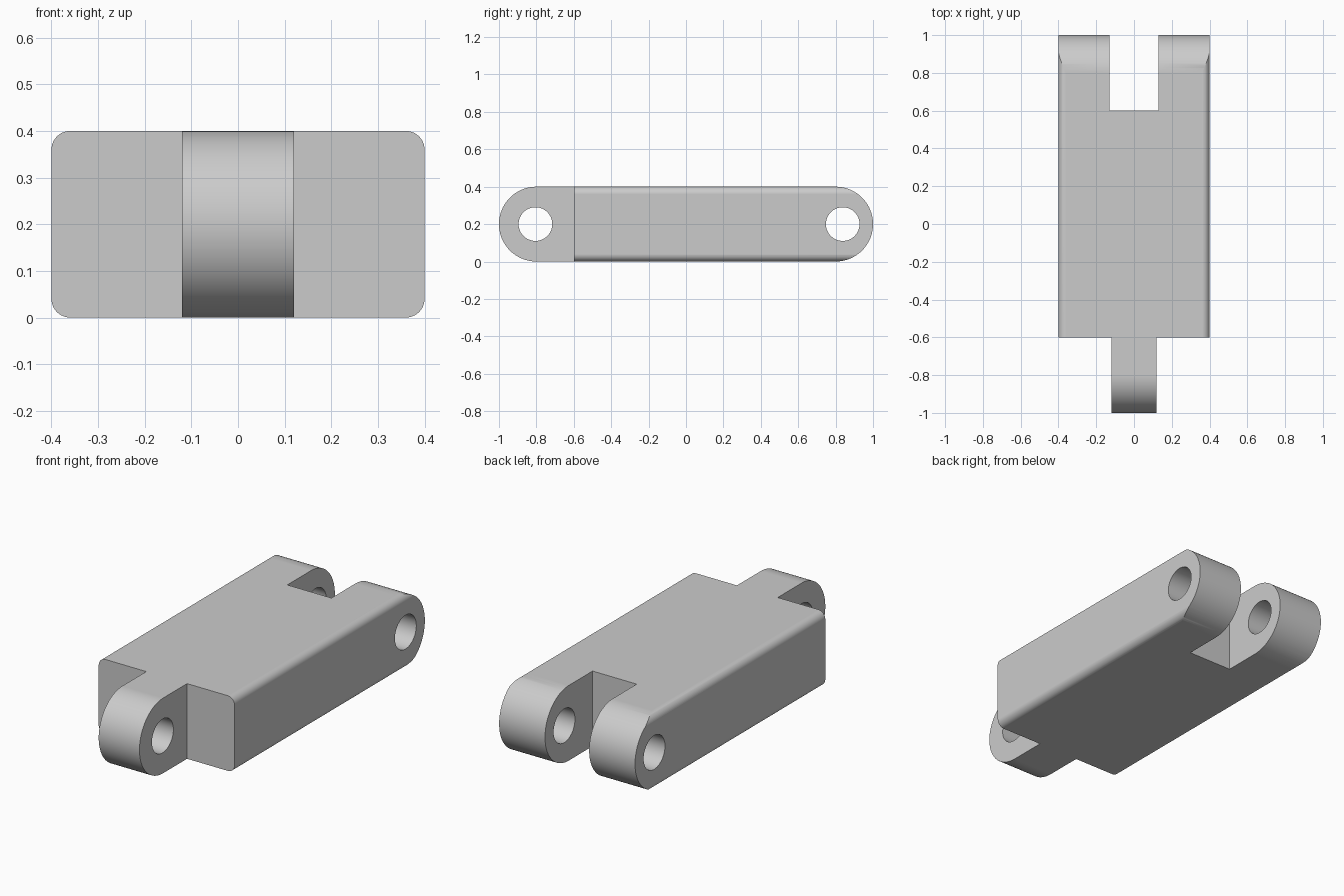
import bpy
import bmesh
from math import sin, cos, pi
from mathutils import Vector

default = bpy.data.objects.get("Cube")
if default:
    bpy.data.objects.remove(default, do_unlink=True)

HEIGHT = 0.4
MID = HEIGHT / 2
HALF_WIDTH = 0.4
FILLET = 0.04
HOLE_RADIUS = 0.09

grey = bpy.data.materials.new("grey plastic")
grey.use_nodes = True
grey.diffuse_color = (0.6, 0.6, 0.6, 1)
grey.node_tree.nodes["Principled BSDF"].inputs["Base Color"].default_value = grey.diffuse_color


def arc(cx, cy, radius, start, end, steps):
    angles = [start + (end - start) * i / steps for i in range(steps + 1)]
    return [(round(cx + radius * cos(a), 5), round(cy + radius * sin(a), 5)) for a in angles]


def prism(name, points, sweep):
    """Extrude a closed outline of 3D points along the sweep vector."""
    bm = bmesh.new()
    face = bm.faces.new([bm.verts.new(p) for p in points])
    moved = bmesh.ops.extrude_face_region(bm, geom=[face], use_keep_orig=True)
    verts = [g for g in moved["geom"] if isinstance(g, bmesh.types.BMVert)]
    bmesh.ops.translate(bm, verts=verts, vec=Vector(sweep))
    bmesh.ops.recalc_face_normals(bm, faces=bm.faces)
    mesh = bpy.data.meshes.new(name)
    bm.to_mesh(mesh)
    bm.free()
    mesh.materials.append(grey)
    obj = bpy.data.objects.new(name, mesh)
    bpy.context.collection.objects.link(obj)
    return obj


def side_prism(name, outline, half):
    """Extrude a (y, z) outline across the width."""
    return prism(name, [(-half, y, z) for y, z in outline], (2 * half, 0, 0))


def activate(obj):
    bpy.ops.object.select_all(action="DESELECT")
    obj.select_set(True)
    bpy.context.view_layer.objects.active = obj


def combine(obj, other, operation):
    """Apply a boolean and discard the helper object."""
    activate(obj)
    mod = obj.modifiers.new("boolean", "BOOLEAN")
    mod.operation = operation
    mod.solver = "EXACT"
    mod.object = other
    bpy.ops.object.modifier_apply(modifier=mod.name)
    bpy.data.objects.remove(other, do_unlink=True)


# Body: bar with four rounded long edges
section = []
inner = HALF_WIDTH - FILLET
corners = [(inner, HEIGHT - FILLET), (-inner, HEIGHT - FILLET), (-inner, FILLET), (inner, FILLET)]
for i, (x, z) in enumerate(corners):
    section += arc(x, z, FILLET, i * pi / 2, (i + 1) * pi / 2, 10)
link = prism("hinge_link", [(x, -0.6, z) for x, z in section], (0, 1.7, 0))

# Rounded rear end
rear = [(-0.8, HEIGHT), (-0.8, 0)] + arc(0.8, MID, MID, -pi / 2, pi / 2, 48)
combine(link, side_prism("rear_end_shape", rear, 0.5), "INTERSECT")

# Rounded front tongue
tongue = [(-0.4, 0), (-0.4, HEIGHT)] + arc(-0.8, MID, MID, pi / 2, 3 * pi / 2, 48)
combine(link, side_prism("front_tongue", tongue, 0.12), "UNION")

# Slot between the rear lugs
slot = [(0.6, -0.1), (1.2, -0.1), (1.2, 0.5), (0.6, 0.5)]
combine(link, side_prism("rear_slot", slot, 0.13), "DIFFERENCE")

# Pin holes
for y in (-0.805, 0.838):
    hole = arc(y, MID, HOLE_RADIUS, 0, 2 * pi, 48)[:-1]
    combine(link, side_prism("pin_hole", hole, 0.5), "DIFFERENCE")

# Smooth curves, flat faces and sharp edges
activate(link)
bpy.ops.object.shade_smooth_by_angle(angle=pi / 6)
weighted = link.modifiers.new("weighted_normals", "WEIGHTED_NORMAL")
weighted.keep_sharp = True
